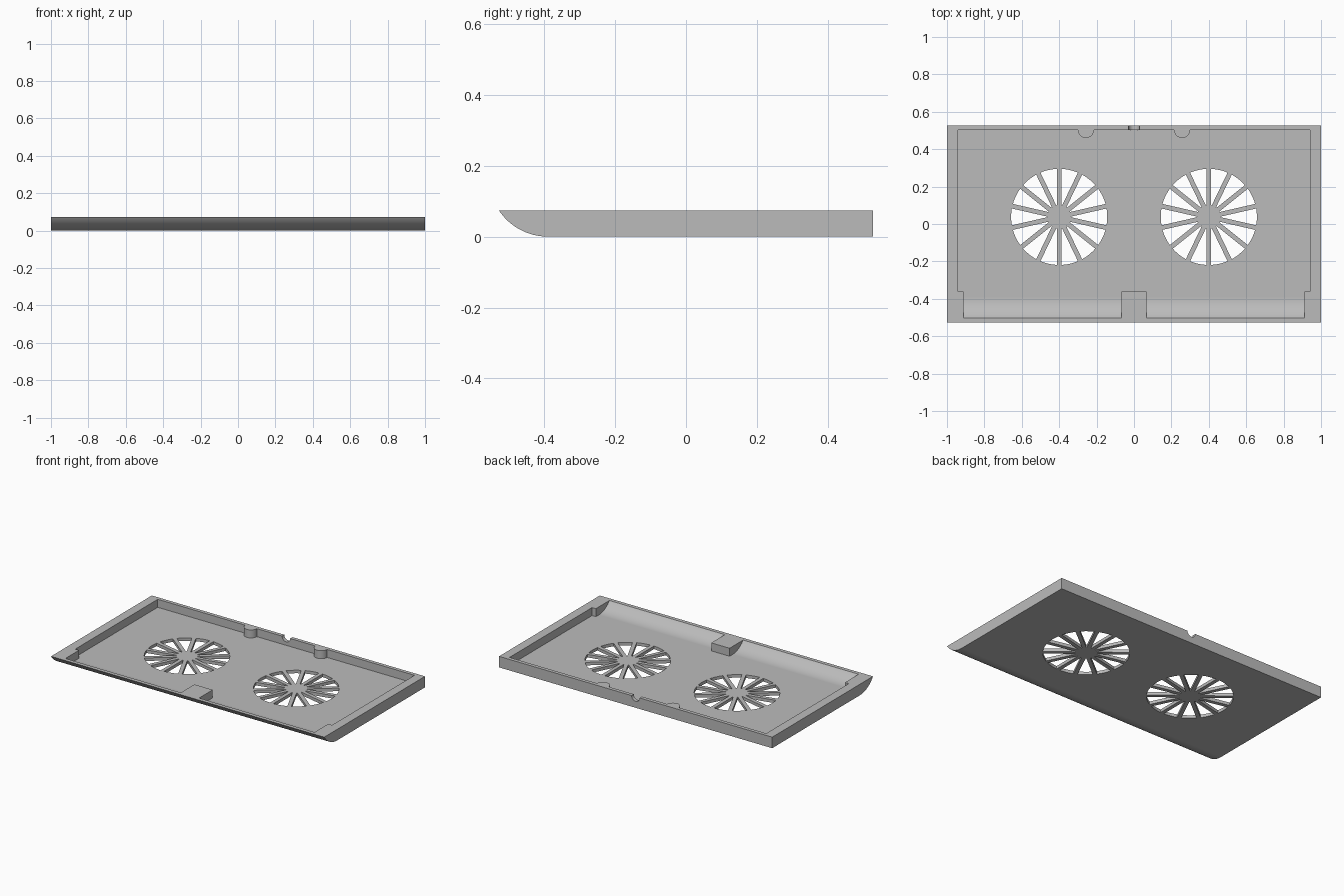
import bpy
import bmesh
from math import sin, cos, asin, acos, pi, radians

if "Cube" in bpy.data.objects:
    bpy.data.objects.remove(bpy.data.objects["Cube"], do_unlink=True)

HEIGHT, DEPTH, FLOOR = 0.073, 0.527, 0.02
BEND_Y, BEND_R = -0.39, 0.165      # centre line and radius of the rolled front edge
BACK_Y, STEP_Y = 0.503, -0.36
FAN_Y, FAN_R, HUB_R, SPOKE_W, SPOKES = 0.038, 0.257, 0.064, 0.025, 14

grey = bpy.data.materials.new("plain grey")
grey.use_nodes = True
colour = (0.5, 0.5, 0.5, 1)
grey.diffuse_color = colour
grey.node_tree.nodes["Principled BSDF"].inputs["Base Color"].default_value = colour


def prisms(name, outlines, axis, low, high):
    """Extrude closed outlines along x (yz outline), y (xz outline) or z (xy outline)."""
    place = {"x": lambda a, b, t: (t, a, b),
             "y": lambda a, b, t: (a, t, b),
             "z": lambda a, b, t: (a, b, t)}[axis]
    bm = bmesh.new()
    for outline in outlines:
        ends = [[bm.verts.new(place(a, b, t)) for a, b in outline] for t in (low, high)]
        bm.faces.new(ends[0])
        bm.faces.new(ends[1][::-1])
        for i in range(len(outline)):
            j = (i + 1) % len(outline)
            bm.faces.new((ends[0][i], ends[1][i], ends[1][j], ends[0][j]))
    bmesh.ops.recalc_face_normals(bm, faces=bm.faces)
    mesh = bpy.data.meshes.new(name)
    bm.to_mesh(mesh)
    bm.free()
    mesh.materials.append(grey)
    obj = bpy.data.objects.new(name, mesh)
    bpy.context.collection.objects.link(obj)
    return obj


def cut(target, cutter):
    """Subtract the cutter from the target and discard it."""
    mod = target.modifiers.new("cut", "BOOLEAN")
    mod.operation, mod.solver, mod.object = "DIFFERENCE", "EXACT", cutter
    bpy.context.view_layer.objects.active = target
    bpy.ops.object.modifier_apply(modifier=mod.name)
    bpy.data.objects.remove(cutter, do_unlink=True)


def rect(x0, x1, y0, y1):
    return [(x0, y0), (x1, y0), (x1, y1), (x0, y1)]


def circle(cx, cy, r, n=32):
    return [(cx + r * cos(2 * pi * i / n), cy + r * sin(2 * pi * i / n)) for i in range(n)]


def bend(radius, steps=20):
    """Arc from the flat bottom up to the rim, around the front bend."""
    end = acos((BEND_R - HEIGHT) / radius)
    return [(BEND_Y - radius * sin(end * i / steps), BEND_R - radius * cos(end * i / steps))
            for i in range(steps + 1)]


# Outer tray with rolled front edge
tray = prisms("tray", [bend(BEND_R) + [(DEPTH, HEIGHT), (DEPTH, 0)]], "x", -1, 1)

# Pocket, leaving the front corner blocks, centre block and two rear bosses standing
inner = bend(BEND_R - FLOOR)
pocket = prisms("pocket_cutter",
                [inner + [(inner[-1][0], 0.1), (BACK_Y, 0.1), (BACK_Y, FLOOR)]],
                "x", -0.94, 0.94)
blocks = [rect(-0.067, 0.067, -0.6, STEP_Y)]
for side in (-1, 1):
    blocks.append(rect(side * 0.912, side * 0.98, -0.6, STEP_Y))
    blocks.append(circle(side * 0.257, BACK_Y, 0.043))
cut(pocket, prisms("block_cutter", blocks, "z", -0.1, 0.2))
cut(tray, pocket)

# Round cable notch in the back wall
cut(tray, prisms("notch_cutter", [circle(0, HEIGHT, 0.03)], "y", 0.48, 0.6))


# Fan grilles: wedge slots between straight spokes
def slot(cx, index, steps=6):
    step = 2 * pi / SPOKES
    start = pi / 2 + index * step
    points = []
    for r, order in ((HUB_R, (0, 1)), (FAN_R, [1 - i / steps for i in range(steps + 1)])):
        inset = asin(SPOKE_W / 2 / r)
        for f in order:
            a = start + inset + f * (step - 2 * inset)
            points.append((cx + r * cos(a), FAN_Y + r * sin(a)))
    return points


slots = [slot(cx, i) for cx in (-0.4, 0.4) for i in range(SPOKES)]
cut(tray, prisms("slot_cutter", slots, "z", -0.05, 0.05))

# Smooth curves, crisp edges
bpy.ops.object.select_all(action="DESELECT")
tray.select_set(True)
bpy.context.view_layer.objects.active = tray
bpy.ops.object.shade_smooth_by_angle(angle=radians(25))
weighted = tray.modifiers.new("even_normals", "WEIGHTED_NORMAL")
weighted.keep_sharp = True
